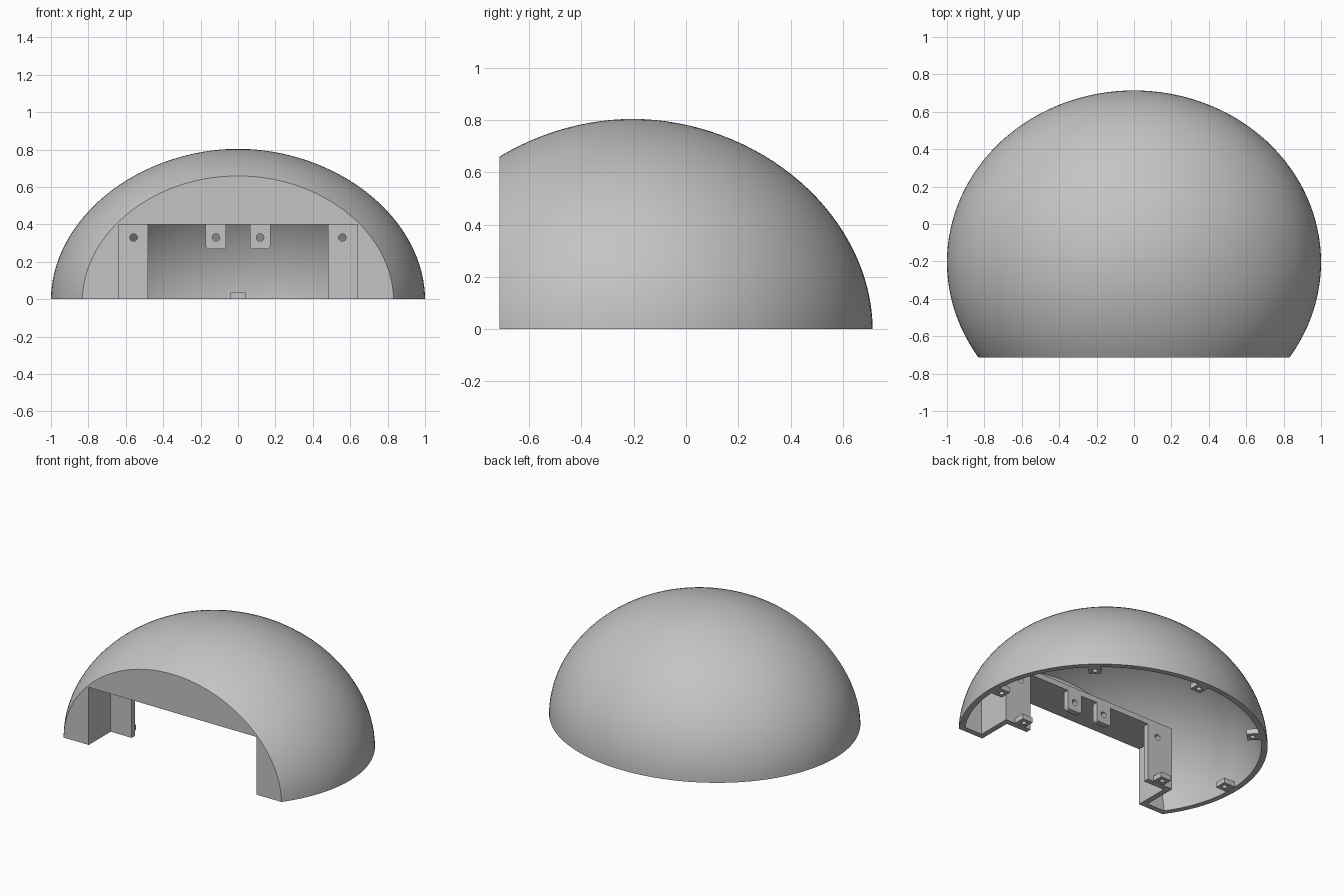
import bpy, bmesh, math
from mathutils import Matrix, Vector

if "Cube" in bpy.data.objects:
    bpy.data.objects.remove(bpy.data.objects["Cube"])

grey = bpy.data.materials.new("plain grey")
grey.use_nodes = True
grey.diffuse_color = (0.55, 0.55, 0.55, 1)
grey.node_tree.nodes["Principled BSDF"].inputs["Base Color"].default_value = grey.diffuse_color

CENTRE_Y, RY, HEIGHT = -0.204, 0.918, 0.804
FRONT, WALL = -0.714, 0.038
PANEL_Y = -0.474            # front of the recessed panel
PANEL_BACK = PANEL_Y + WALL
NOTCH_X, NOTCH_Z, OPEN_X = 0.64, 0.398, 0.48
POWER = 1.94                # dome profile, slightly leaner than an ellipse


def finish(bm, name):
    bmesh.ops.recalc_face_normals(bm, faces=bm.faces)
    mesh = bpy.data.meshes.new(name)
    bm.to_mesh(mesh)
    bm.free()
    mesh.materials.append(grey)
    obj = bpy.data.objects.new(name, mesh)
    bpy.context.collection.objects.link(obj)
    return obj


def box(name, low, high, bevel=0, bevel_axis=1):
    bm = bmesh.new()
    bmesh.ops.create_cube(bm, size=1)
    low, high = Vector(low), Vector(high)
    bmesh.ops.scale(bm, vec=high - low, verts=bm.verts)
    bmesh.ops.translate(bm, vec=(low + high) / 2, verts=bm.verts)
    if bevel:
        # round the two lower corners seen along the bevel axis
        edges = [e for e in bm.edges
                 if abs((e.verts[0].co - e.verts[1].co)[bevel_axis]) > 1e-4
                 and e.verts[0].co.z + e.verts[1].co.z < low.z + high.z]
        bmesh.ops.bevel(bm, geom=edges, offset=bevel, segments=4,
                        profile=0.5, affect='EDGES')
    return finish(bm, name)


def drill(name, centre, radius, depth, along_y=False):
    bm = bmesh.new()
    turn = Matrix.Rotation(math.pi / 2, 4, 'X') if along_y else Matrix()
    bmesh.ops.create_cone(bm, cap_ends=True, segments=24, radius1=radius, radius2=radius,
                          depth=depth, matrix=Matrix.Translation(centre) @ turn)
    return finish(bm, name)


def dome(name, scale, front, base=None):
    bm = bmesh.new()
    bmesh.ops.create_uvsphere(bm, u_segments=128, v_segments=64, radius=1)
    k = 2 / POWER
    for v in bm.verts:
        r = math.hypot(v.co.x, v.co.y)
        f = r ** (k - 1) if r > 1e-6 else 1
        z = math.copysign(abs(v.co.z) ** k, v.co.z)
        v.co = (v.co.x * f * scale[0], v.co.y * f * scale[1] + CENTRE_Y, z * scale[2])
    planes = [((0, front, 0), (0, -1, 0))]
    if base is not None:
        planes.append(((0, 0, base), (0, 0, -1)))
    for point, normal in planes:
        cut_geom = bmesh.ops.bisect_plane(
            bm, geom=bm.verts[:] + bm.edges[:] + bm.faces[:], dist=1e-5,
            plane_co=point, plane_no=normal, clear_outer=True)["geom_cut"]
        edges = [g for g in cut_geom if isinstance(g, bmesh.types.BMEdge)]
        bmesh.ops.contextual_create(bm, geom=edges)
    return finish(bm, name)


def cut(target, *cutters):
    for cutter in cutters:
        mod = target.modifiers.new("cut", 'BOOLEAN')
        mod.operation, mod.solver, mod.object = 'DIFFERENCE', 'EXACT', cutter
        bpy.context.view_layer.update()
        graph = bpy.context.evaluated_depsgraph_get()
        mesh = bpy.data.meshes.new_from_object(target.evaluated_get(graph))
        target.modifiers.clear()
        target.data = mesh
        bpy.data.objects.remove(cutter)


# Hollow space: inner dome less the box that surrounds the front notch
hollow = dome("hollow", (1 - WALL, RY - WALL, HEIGHT - WALL), FRONT + WALL, -0.1)
cut(hollow, box("notch_surround", (-NOTCH_X - WALL, -1, -0.3),
                (NOTCH_X + WALL, PANEL_BACK, NOTCH_Z + WALL)))

# Dome shell with its notch, panel opening and panel holes
shell = dome("dome_shell", (1, RY, HEIGHT), FRONT, 0)
cut(shell, hollow,
    box("notch", (-NOTCH_X, -1, -0.2), (NOTCH_X, PANEL_Y, NOTCH_Z)),
    box("opening", (-OPEN_X, -0.6, -0.2), (OPEN_X, PANEL_BACK + 0.02, NOTCH_Z)))
for side in (-1, 1):
    cut(shell, drill("panel_hole", (side * 0.558, PANEL_Y, 0.33), 0.02, 0.15, True))

parts = [shell]

# Hanging screw tabs at the top of the opening
for label, side in (("right", -1), ("left", 1)):
    x = side * 0.118
    tab = box(label + "_hanging_tab", (x - 0.055, PANEL_Y, 0.268),
              (x + 0.055, PANEL_BACK, NOTCH_Z + 0.01), bevel=0.018)
    cut(tab, drill("tab_hole", (x, PANEL_Y, 0.33), 0.02, 0.15, True))
    parts.append(tab)

    # Foot lug behind each side panel
    x = side * 0.565
    lug = box(label + "_panel_lug", (x - 0.04, PANEL_BACK - 0.01, 0.001),
              (x + 0.04, PANEL_BACK + 0.075, 0.037))
    cut(lug, drill("lug_hole", (x, PANEL_BACK + 0.037, 0), 0.016, 0.2))
    parts.append(lug)

# Foot lugs around the inside of the rim
for i in range(5):
    angle = i * math.pi / 4
    lug = box("rim_lug_%d" % (i + 1), (-0.045, -0.04, 0.001), (0.055, 0.04, 0.037))
    cut(lug, drill("lug_hole", (-0.01, 0, 0), 0.016, 0.2))
    lug.location = (0.92 * math.cos(angle), CENTRE_Y + 0.92 * RY * math.sin(angle), 0)
    lug.rotation_euler.z = angle
    parts.append(lug)

# Smooth curved surfaces, keep edges sharp
bpy.ops.object.select_all(action='DESELECT')
for part in parts:
    part.select_set(True)
bpy.context.view_layer.objects.active = shell
bpy.ops.object.shade_smooth_by_angle(angle=math.radians(25))
